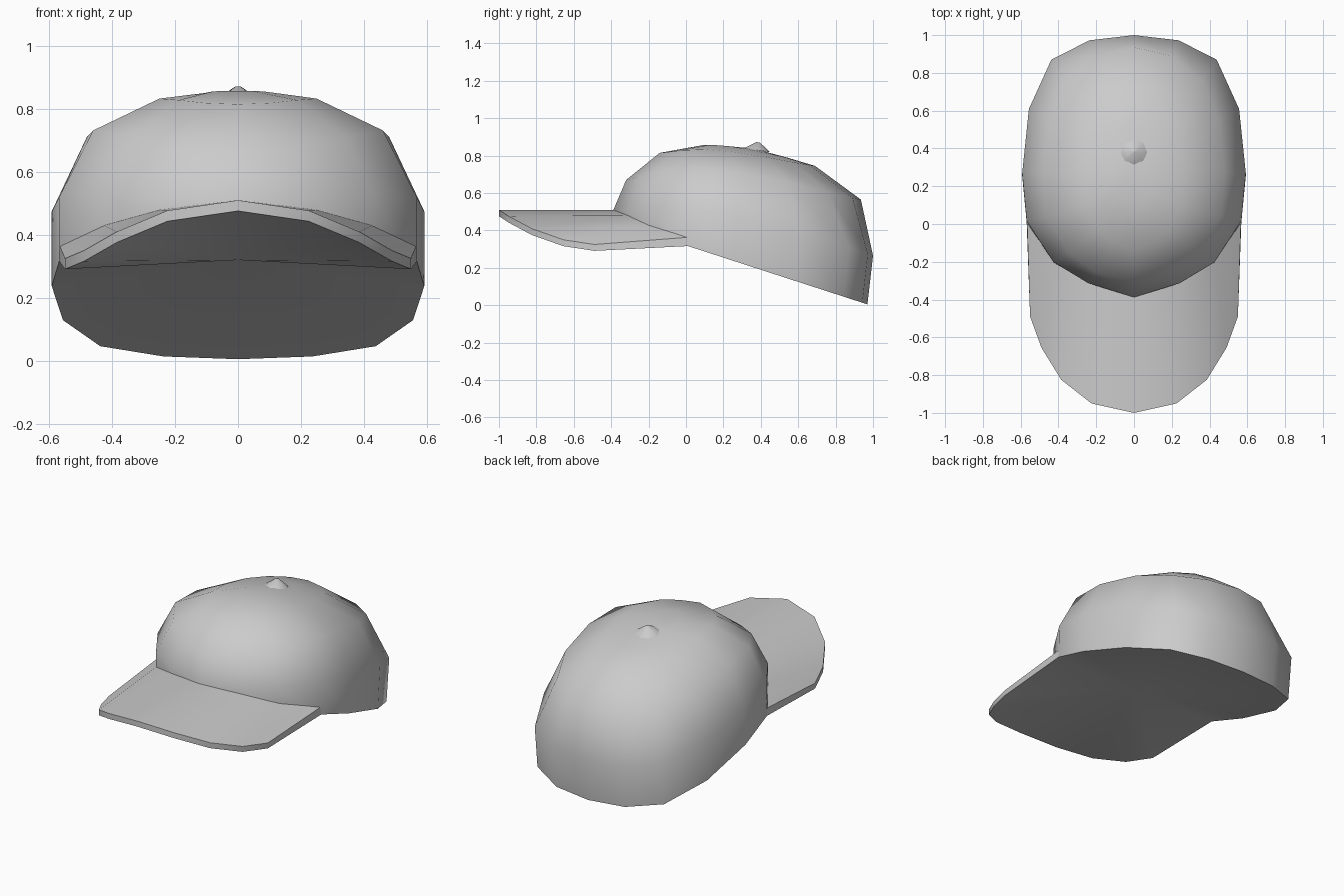
import bpy, bmesh, math
from mathutils import Matrix

if "Cube" in bpy.data.objects:
    bpy.data.objects.remove(bpy.data.objects["Cube"])

# half outlines of the crown from back to front: width factor, depth factor
FX = [0, .40, .74, .94, 1, .96, .72, .41, 0]
FT = [1, .98, .906, .718, .473, .292, .134, .054, 0]
# rounder depth factors for the upper rings, and how far the sides bulge upward
FT_UP = [1, .965, .86, .69, .473, .285, .134, .05, 0]
BULGE = [0, .05, .25, .65, 1, 1, .6, .2, 0]


def finish(name, bm, angle, recalc=True):
    if recalc:
        bmesh.ops.recalc_face_normals(bm, faces=bm.faces)
    mesh = bpy.data.meshes.new(name)
    bm.to_mesh(mesh)
    bm.free()
    obj = bpy.data.objects.new(name, mesh)
    bpy.context.collection.objects.link(obj)
    bpy.ops.object.select_all(action='DESELECT')
    obj.select_set(True)
    bpy.context.view_layer.objects.active = obj
    bpy.ops.object.shade_smooth_by_angle(angle=math.radians(angle))
    return obj


def mirrored(half):
    # full loop from a half outline that starts and ends on the centre line
    return half + [(-x, y, z) for x, y, z in half[-2:0:-1]]


def ring(back, side, front, depth=FT_UP):
    bump = side[1] - (front[1] + (back[1] - front[1]) * FT[4])
    return mirrored([(side[0] * fx,
                      front[0] + (back[0] - front[0]) * t,
                      front[1] + (back[1] - front[1]) * t + bump * w)
                     for fx, t, w in zip(FX, depth, BULGE)])


# crown: tilted rings closed by a fan at the top
rim_half = [(.592 * fx, -.385 + 1.355 * t, 0) for fx, t in zip(FX, FT)]
rim_half = [(x, y, .32 - .325 * y) for x, y, z in rim_half]
for i, z in zip((6, 7, 8), (.395, .445, .475)):
    rim_half[i] = (*rim_half[i][:2], z)
loops = [mirrored(rim_half),
         ring((1.0, .265), (.592, .475), (-.388, .51), FT),
         ring((.935, .565), (.48, .712), (-.32, .67)),
         ring((.69, .745), (.26, .82), (-.14, .815)),
         ring((.54, .79), (.11, .838), (.10, .858))]
bm = bmesh.new()
rows = [[bm.verts.new(p) for p in loop] for loop in loops]
top = bm.verts.new((0, .36, .838))
n = len(rows[0])
for i in range(n):
    j = (i + 1) % n
    for a, b in zip(rows, rows[1:]):
        bm.faces.new((a[i], a[j], b[j], b[i]))
    bm.faces.new((rows[-1][i], rows[-1][j], top))
finish("crown", bm, 45)

# visor: arched sheet between the crown and the curved front edge, with an edge strip
DROP = .034
inner = [(0, -.385, .51), (.245, -.31, .48), (.425, -.2, .43), (.566, .005, .363)]
outer = [(0, -1, .51), (.225, -.95, .477), (.385, -.825, .41),
         (.49, -.655, .35), (.55, -.49, .325)]
low = [(x, y, z - DROP) for x, y, z in outer] + [rim_half[5]]
bm = bmesh.new()
for s in (1, -1):
    a, b, c = [[bm.verts.new((s * x, y, z)) for x, y, z in pts]
               for pts in (inner, outer, low)]
    for i in range(3):
        bm.faces.new((a[i], a[i + 1], b[i + 1], b[i]))
    bm.faces.new((a[3], b[4], b[3]))
    edge = b + [a[3]]
    for i in range(5):
        bm.faces.new((edge[i], edge[i + 1], c[i + 1], c[i]))
bmesh.ops.remove_doubles(bm, verts=bm.verts, dist=.001)
finish("visor", bm, 40)

# underside: one fan closing the back rim and the visor's lower edge
border = mirrored(rim_half[:6] + low[4::-1])
bm = bmesh.new()
centre = bm.verts.new((0, 0, .32))
verts = [bm.verts.new(p) for p in border]
for i, v in enumerate(verts):
    bm.faces.new((centre, v, verts[(i + 1) % len(verts)]))
bmesh.ops.recalc_face_normals(bm, faces=bm.faces)
if sum(f.normal.z for f in bm.faces) > 0:
    bmesh.ops.reverse_faces(bm, faces=bm.faces)
finish("underside", bm, 50, recalc=False)

# button on top, tilted with the crown
bm = bmesh.new()
bmesh.ops.create_cone(bm, cap_ends=True, segments=8, radius1=.07, radius2=.01, depth=.042)
bmesh.ops.transform(bm, verts=bm.verts, matrix=Matrix.Translation((0, .383, .85))
                    @ Matrix.Rotation(math.radians(-9), 4, 'X'))
finish("top_button", bm, 50)
